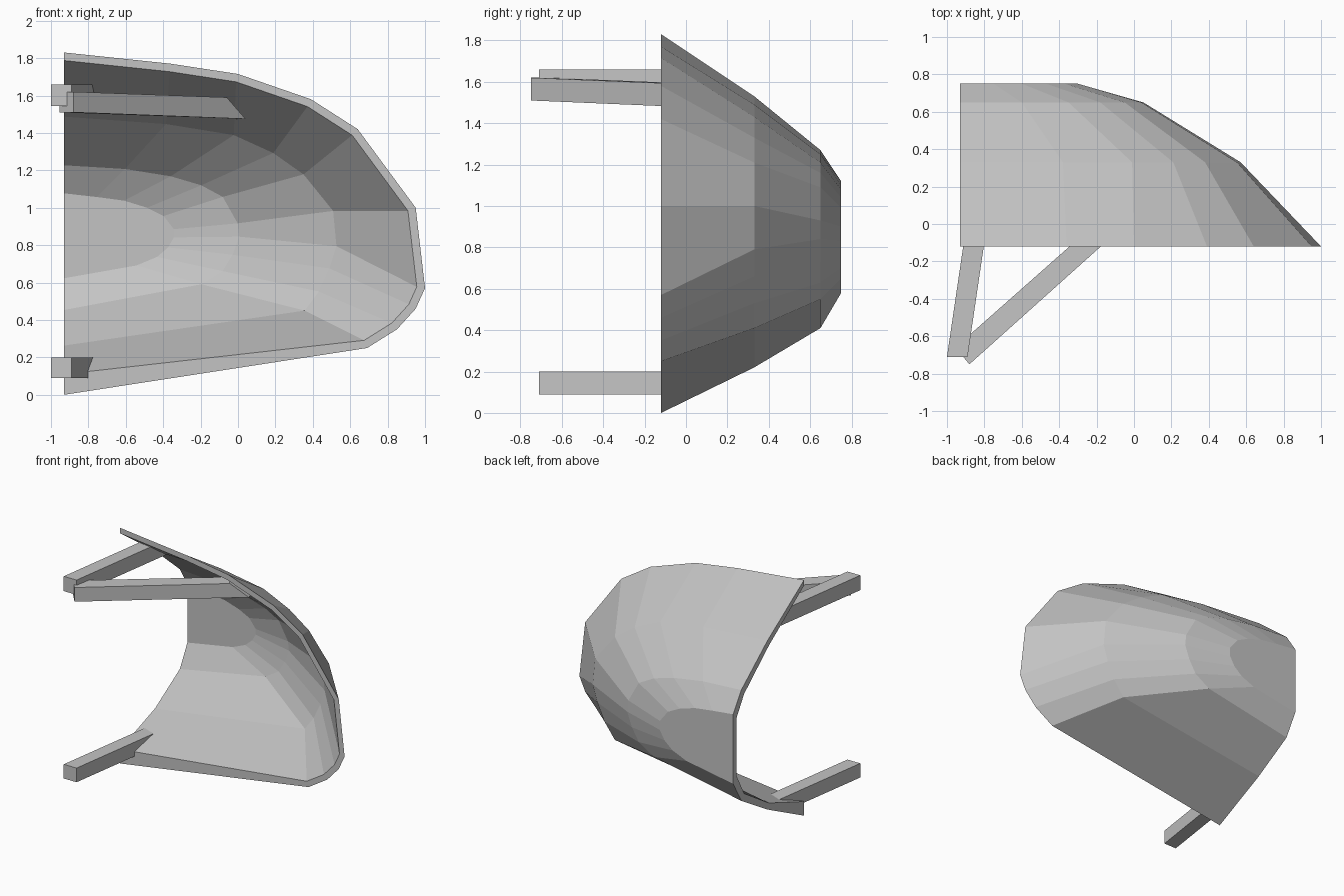
import bpy, bmesh
from mathutils import Vector

if "Cube" in bpy.data.objects:
    bpy.data.objects.remove(bpy.data.objects["Cube"])

CUT_X = -0.93   # flat open side of the shell
WALL = 0.043

grey = bpy.data.materials.new("light grey")
grey.diffuse_color = (0.55, 0.55, 0.55, 1)
grey.use_nodes = True
grey.node_tree.nodes["Principled BSDF"].inputs["Base Color"].default_value = grey.diffuse_color


def make_object(name, bm):
    bmesh.ops.recalc_face_normals(bm, faces=bm.faces)
    mesh = bpy.data.meshes.new(name)
    bm.to_mesh(mesh)
    bm.free()
    mesh.materials.append(grey)
    obj = bpy.data.objects.new(name, mesh)
    bpy.context.collection.objects.link(obj)
    return obj


def inset(ring):
    """Offset an open x-z profile inward, keeping its ends on the cut plane."""
    pts = [Vector(p) for p in ring]
    out = []
    for i, p in enumerate(pts):
        if i in (0, len(pts) - 1):
            out.append(Vector((CUT_X, p.y + (WALL if i == 0 else -WALL))))
            continue
        normals = []
        for a, b in ((pts[i - 1], p), (p, pts[i + 1])):
            d = (b - a).normalized()
            normals.append(Vector((-d.y, d.x)))
        n = (normals[0] + normals[1]).normalized()
        out.append(p + n * WALL / max(n.dot(normals[0]), 0.6))
    return out


# Shell profiles from the open front to the closed back: outer y, inner y, x-z points
sections = [
    (-0.12, -0.12, [(-.93, 0), (.69, .25), (.85, .35), (.95, .46), (1, .57), (.95, 1),
                    (.64, 1.42), (.39, 1.58), (0, 1.715), (-.36, 1.77), (-.93, 1.83)]),
    (0.33, 0.31, [(-.93, .22), (.38, .41), (.47, .53), (.53, .66), (.57, .79), (.55, 1),
                  (.38, 1.21), (.21, 1.33), (-.01, 1.43), (-.38, 1.49), (-.93, 1.53)]),
    (0.65, 0.615, [(-.93, .41), (-.18, .55), (-.05, .63), (.01, .73), (.05, .84), (.04, .93),
                   (-.05, 1.09), (-.18, 1.16), (-.35, 1.21), (-.6, 1.25), (-.93, 1.27)]),
    (0.75, 0.707, [(-.93, .58), (-.53, .65), (-.41, .70), (-.34, .76), (-.30, .83), (-.30, .90),
                   (-.37, .99), (-.47, 1.04), (-.6, 1.08), (-.75, 1.10), (-.93, 1.12)]),
]

# Curved shell with wall thickness
bm = bmesh.new()
outer, inner = [], []
for y_out, y_in, ring in sections:
    outer.append([bm.verts.new((x, y_out, z)) for x, z in ring])
    inner.append([bm.verts.new((p.x, y_in, p.y)) for p in inset(ring)])
inner[0][0].co.z = 0.11     # thicker lower lip at the cut
count = len(outer[0])
for skin in (outer, inner):
    for a, b in zip(skin, skin[1:]):
        for i in range(count - 1):
            bm.faces.new((a[i], a[i + 1], b[i + 1], b[i]))
    bm.faces.new(skin[-1])
# Front rim, then the edge along the flat cut
for i in range(count - 1):
    bm.faces.new((outer[0][i], outer[0][i + 1], inner[0][i + 1], inner[0][i]))
for k in range(len(outer) - 1):
    for e in (0, -1):
        bm.faces.new((outer[k][e], outer[k + 1][e], inner[k + 1][e], inner[k][e]))
bm.faces.new((outer[-1][0], outer[-1][-1], inner[-1][-1], inner[-1][0]))
make_object("shell", bm)


def strut(name, start, end):
    """Four-sided bar between two loops of corners."""
    bm = bmesh.new()
    a = [bm.verts.new(p) for p in start]
    b = [bm.verts.new(p) for p in end]
    for i in range(4):
        j = (i + 1) % 4
        bm.faces.new((a[i], a[j], b[j], b[i]))
    bm.faces.new(a)
    bm.faces.new(b)
    make_object(name, bm)


def straight_strut(name, z0, z1, y_low, y_high):
    """Bar leaning slightly in x, its far end cut to the shell's slope."""
    def corners(y_a, y_b):
        return [(x + 0.147 * (y + 0.71), y, z)
                for x, y, z in ((-1, y_a, z0), (-.89, y_a, z0), (-.89, y_b, z1), (-1, y_b, z1))]
    strut(name, corners(-0.71, -0.71), corners(y_low, y_high))


straight_strut("upper_strut", 1.545, 1.66, 0.24, 0.08)
straight_strut("lower_strut", 0.09, 0.20, -0.02, 0.12)

# Diagonal brace below the upper strut, reaching the shell's crown
strut("diagonal_brace",
      [(-.88, -.75, 1.51), (-.88, -.75, 1.62), (-.955, -.66, 1.62), (-.955, -.66, 1.51)],
      [(.04, .075, 1.475), (-.06, -.015, 1.59), (-.13, .07, 1.59), (.01, .19, 1.475)])
